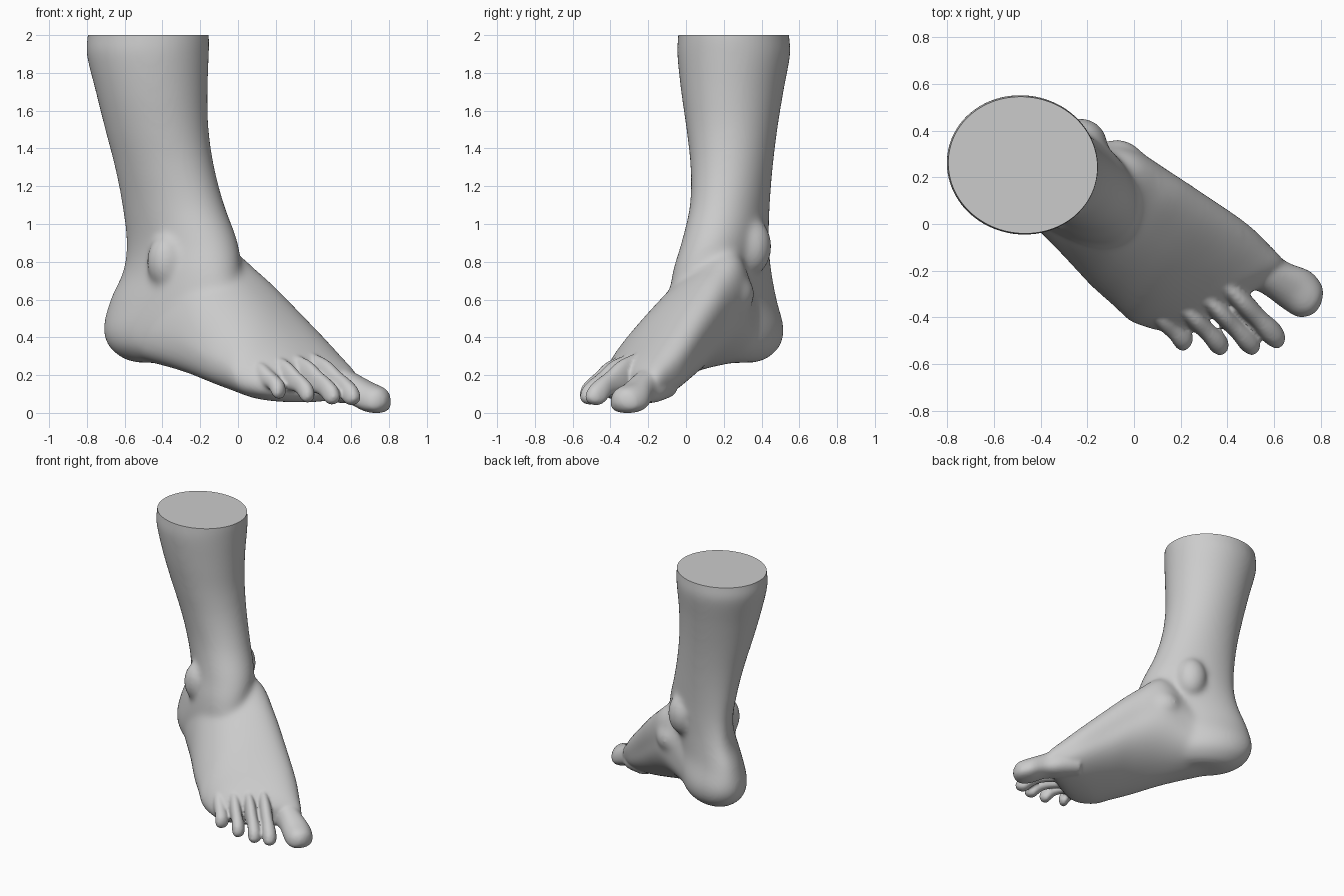
import bpy, bmesh
from math import sin, cos, pi, radians
from mathutils import Vector, Matrix

if "Cube" in bpy.data.objects:
    bpy.data.objects.remove(bpy.data.objects["Cube"])


def world(u, v, z):
    """Foot coordinates (u heel to toe, v towards the inner side) to world."""
    return Vector((-0.5 + 0.81 * u + 0.585 * v, 0.32 - 0.585 * u + 0.81 * v, z))


def spline(rows, steps=5):
    """Catmull-Rom interpolation of rows of section parameters."""
    out = []
    for i in range(len(rows) - 1):
        p0, p1 = rows[max(i - 1, 0)], rows[i]
        p2, p3 = rows[i + 1], rows[min(i + 2, len(rows) - 1)]
        for k in range(steps):
            t = k / steps
            out.append([0.5 * (2 * b + (c - a) * t + (2 * a - 5 * b + 4 * c - d) * t * t
                               + (3 * b - a - 3 * c + d) * t ** 3)
                        for a, b, c, d in zip(p0, p1, p2, p3)])
    return out + [list(rows[-1])]


def loft(bm, rings):
    loops = [[bm.verts.new(p) for p in ring] for ring in rings]
    n = len(loops[0])
    for a, b in zip(loops, loops[1:]):
        for i in range(n):
            bm.faces.new((a[i], a[(i + 1) % n], b[(i + 1) % n], b[i]))
    bm.faces.new(loops[0])
    bm.faces.new(loops[-1][::-1])


def spow(x, p):
    return abs(x) ** p * (1 if x >= 0 else -1)


def leg_ring(row, n=48):
    z, cx, cy, a, b, deg, egg = row
    r = radians(deg)
    ring = []
    for i in range(n):
        t = 2 * pi * i / n
        p, q = a * cos(t), b * sin(t) * (1 + egg * cos(t))
        ring.append(Vector((cx + p * cos(r) - q * sin(r), cy + p * sin(r) + q * cos(r), z)))
    return ring


def foot_ring(row, n=40):
    u, v0, v1, zb, zt, tilt, shift, skew = row
    zm = zb + 0.4 * (zt - zb)
    ring = []
    for i in range(n):
        t = 2 * pi * i / n
        c, s = spow(cos(t), 0.87), sin(t)
        v = (v0 + v1) / 2 + (v1 - v0) / 2 * c + shift * max(s, 0)
        z = zm + tilt * c + ((zt - zm) * s if s > 0 else (zm - zb) * spow(s, 0.75))
        ring.append(world(u + skew * v, v, z))
    return ring


def fuse(bm, voxel, rounds, name):
    """Merge overlapping solids into one skin and relax it."""
    bmesh.ops.recalc_face_normals(bm, faces=bm.faces)
    mesh = bpy.data.meshes.new(name)
    bm.to_mesh(mesh)
    bm.free()
    ob = bpy.data.objects.new(name, mesh)
    bpy.context.collection.objects.link(ob)
    rm = ob.modifiers.new("skin", 'REMESH')
    rm.mode = 'VOXEL'
    rm.voxel_size = voxel
    sm = ob.modifiers.new("relax", 'SMOOTH')
    sm.factor = 0.5
    sm.iterations = rounds
    deps = bpy.context.evaluated_depsgraph_get()
    result = bpy.data.meshes.new_from_object(ob.evaluated_get(deps))
    bpy.data.objects.remove(ob)
    out = bmesh.new()
    out.from_mesh(result)
    return out


bm = bmesh.new()

# Shin, ankle and heel: z, centre x, centre y, half length, half width, turn, egg
leg = [(2.20, -.475, .252, .305, .28, -10, 0), (2.0, -.475, .252, .322, .293, -10, 0),
       (1.9, -.478, .253, .325, .299, -10, 0), (1.7, -.457, .245, .298, .27, -12, 0),
       (1.5, -.43, .245, .277, .238, -15, .03), (1.3, -.39, .246, .27, .21, -20, .06),
       (1.1, -.345, .24, .285, .192, -25, .10), (.9, -.30, .22, .325, .188, -31, .16),
       (.75, -.303, .203, .36, .188, -36, .16), (.6, -.338, .203, .395, .195, -36, .05),
       (.45, -.411, .256, .34, .21, -36, 0), (.35, -.415, .259, .30, .195, -36, 0),
       (.285, -.415, .259, .21, .135, -36, 0), (.265, -.415, .259, .12, .08, -36, 0)]
loft(bm, [leg_ring(r) for r in spline(leg)])

# Instep and ball: u, outer v, inner v, sole z, top z, tilt, ridge shift, skew
instep = [(0, -.17, .17, .28, .55, 0, 0, 0), (.2, -.215, .21, .255, .72, .04, .02, 0),
          (.4, -.25, .285, .235, .85, .10, .05, 0), (.6, -.29, .295, .175, .73, .09, .08, 0),
          (.75, -.305, .30, .12, .61, .06, .09, .05), (.9, -.318, .312, .07, .46, .02, .07, .25),
          (1.0, -.303, .297, .055, .36, 0, .05, .40), (1.08, -.275, .285, .06, .285, 0, .02, .45),
          (1.13, -.22, .25, .09, .22, 0, 0, .45)]
loft(bm, [foot_ring(r) for r in spline(instep)])

# Ankle bones and arch bone
for u, v, z, ru, rv, rz in [(.24, -.14, .80, .10, .09, .14), (.21, .19, .88, .11, .10, .15),
                            (.40, .235, .63, .11, .075, .10)]:
    place = Matrix.Translation(world(u, v, z)) @ Matrix.Rotation(radians(-36), 4, 'Z')
    bmesh.ops.create_uvsphere(bm, u_segments=24, v_segments=16, radius=1,
                              matrix=place @ Matrix.Diagonal((ru, rv, rz, 1)))
bm = fuse(bm, 0.014, 28, "body")

# Big toe: u, centre v, half width, bottom z, top z
big_toe = [(.98, .18, .09, .08, .34), (1.12, .195, .095, .055, .265), (1.22, .20, .085, .045, .215),
           (1.32, .212, .098, .005, .165), (1.39, .208, .088, 0, .14),
           (1.425, .205, .06, .015, .12), (1.445, .20, .02, .045, .085)]
loft(bm, [foot_ring((u, v - w, v + w, zb, zt, 0, 0, 0)) for u, v, w, zb, zt in spline(big_toe)])

# Small toes: start u, start v, tip u, tip v, half width, start top z, pad bottom z
toes = [(1.00, .065, 1.415, -.012, .046, .335, .042), (.97, -.03, 1.345, -.098, .043, .325, .045),
        (.92, -.12, 1.235, -.178, .042, .315, .055), (.84, -.205, 1.095, -.25, .045, .295, .075)]
shape = [(0, 1, 1, .04), (.4, 1, .75, .06), (.65, .92, .42, .05),
         (.83, 1.08, .2, 0), (.95, .8, 0, .008), (1, .25, -.22, .035)]
for u0, v0, u1, v1, half, top, bot in toes:
    rings = []
    for f, w, g, lift in spline(shape):
        v, pad_top = v0 + (v1 - v0) * f, bot + .09
        rings.append(foot_ring((u0 + (u1 - u0) * f, v - half * w, v + half * w, bot + lift,
                                pad_top + (top - pad_top) * g, 0, 0, 0)))
    loft(bm, rings)
bm = fuse(bm, 0.010, 6, "fused")

# Stand on the ground and cut the shin flat
low = min(v.co.z for v in bm.verts)
bmesh.ops.translate(bm, verts=bm.verts, vec=(0, 0, -low))
bmesh.ops.bisect_plane(bm, geom=bm.verts[:] + bm.edges[:] + bm.faces[:], dist=1e-5,
                       plane_co=(0, 0, 2), plane_no=(0, 0, 1), clear_outer=True)
bmesh.ops.holes_fill(bm, edges=[e for e in bm.edges if e.is_boundary], sides=0)
bmesh.ops.recalc_face_normals(bm, faces=bm.faces)
mesh = bpy.data.meshes.new("foot")
bm.to_mesh(mesh)
bm.free()
foot = bpy.data.objects.new("foot", mesh)
bpy.context.collection.objects.link(foot)
bpy.context.view_layer.objects.active = foot
foot.select_set(True)
bpy.ops.object.shade_smooth_by_angle(angle=radians(50))
